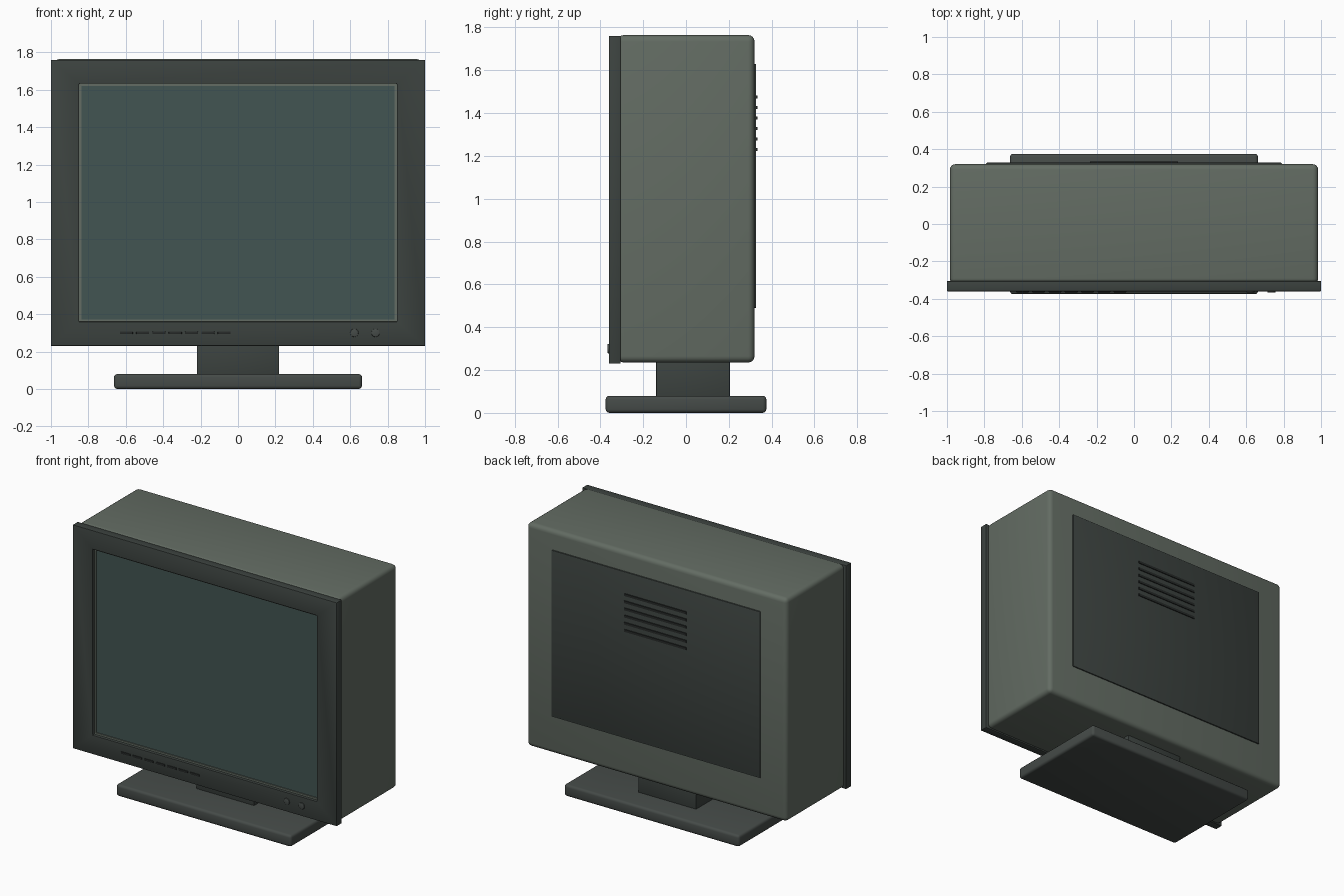
import bpy, bmesh
from math import pi

if "Cube" in bpy.data.objects:
    bpy.data.objects.remove(bpy.data.objects["Cube"])


def material(name, rgb):
    m = bpy.data.materials.new(name)
    m.diffuse_color = (*rgb, 1)
    m.use_nodes = True
    m.node_tree.nodes["Principled BSDF"].inputs["Base Color"].default_value = m.diffuse_color
    return m


SHELL = material("shell_grey_green", (0.125, 0.15, 0.125))
DARK = material("dark_plastic", (0.045, 0.055, 0.05))
STAND = material("stand_plastic", (0.06, 0.07, 0.065))
GLASS = material("screen_glass", (0.055, 0.09, 0.085))
BLACK = material("slot_black", (0.02, 0.023, 0.022))


def finish(obj, name, mat, bevel=0, segments=3):
    obj.name = name
    obj.data.materials.append(mat)
    if bevel:
        b = obj.modifiers.new("rounded_edges", 'BEVEL')
        b.width, b.segments = bevel, segments
    bpy.ops.object.select_all(action='DESELECT')
    obj.select_set(True)
    bpy.context.view_layer.objects.active = obj
    if bevel:
        bpy.ops.object.modifier_apply(modifier=b.name)
        bpy.ops.object.shade_smooth_by_angle()
    return obj


def box(name, x, y, z, mat, bevel=0, segments=3):
    """Box from (min, max) ranges on each axis."""
    bpy.ops.mesh.primitive_cube_add(size=1, location=[sum(r) / 2 for r in (x, y, z)])
    obj = bpy.context.object
    obj.scale = [r[1] - r[0] for r in (x, y, z)]
    bpy.ops.object.transform_apply(location=False, rotation=False, scale=True)
    return finish(obj, name, mat, bevel, segments)


def frame(name, outer, inner, y, mat, bevel=0):
    """Rectangular frame; outer and inner are (half width, z min, z max)."""
    bm = bmesh.new()

    def ring(rect, depth):
        w, lo, hi = rect
        return [bm.verts.new((px, depth, pz))
                for px, pz in ((-w, lo), (w, lo), (w, hi), (-w, hi))]

    loops = [ring(outer, y[0]), ring(inner, y[0]), ring(inner, y[1]), ring(outer, y[1])]
    for k in range(4):
        a, b = loops[k], loops[(k + 1) % 4]
        for i in range(4):
            j = (i + 1) % 4
            bm.faces.new((a[i], a[j], b[j], b[i]))
    bmesh.ops.recalc_face_normals(bm, faces=bm.faces)
    mesh = bpy.data.meshes.new(name)
    bm.to_mesh(mesh)
    bm.free()
    obj = bpy.data.objects.new(name, mesh)
    bpy.context.collection.objects.link(obj)
    return finish(obj, name, mat, bevel, 2)


# Deep rear housing
box("housing", (-0.985, 0.985), (-0.32, 0.32), (0.235, 1.764), SHELL, 0.03, 4)

# Front bezel, inner trim and recessed screen
frame("bezel", (1.0, 0.23, 1.76), (0.85, 0.36, 1.632), (-0.36, -0.305), DARK, 0.004)
frame("screen_trim", (0.852, 0.358, 1.634), (0.838, 0.372, 1.62), (-0.34, -0.31), SHELL)
box("screen", (-0.84, 0.84), (-0.333, -0.31), (0.37, 1.622), GLASS)

# Row of front buttons
for i in range(7):
    cx = -0.597 + i * 0.0872
    box(f"button_{i + 1}", (cx - 0.035, cx + 0.035), (-0.365, -0.35),
        (0.293, 0.307), BLACK, 0.003, 2)

# Two round knobs
for name, cx in (("adjust_knob", 0.622), ("power_knob", 0.735)):
    bpy.ops.mesh.primitive_cylinder_add(vertices=24, radius=0.022, depth=0.022,
                                        location=(cx, -0.356, 0.30),
                                        rotation=(pi / 2, 0, 0))
    finish(bpy.context.object, name, STAND, 0.003, 2)

# Raised rear panel with ventilation slats
box("rear_panel", (-0.79, 0.79), (0.30, 0.328), (0.49, 1.63), DARK, 0.004, 2)
for i in range(6):
    cz = 1.23 + i * 0.049
    box(f"vent_slat_{i + 1}", (-0.235, 0.235), (0.32, 0.334),
        (cz - 0.008, cz + 0.008), BLACK)

# Stand
box("stand_neck", (-0.22, 0.22), (-0.14, 0.205), (0.06, 0.26), DARK, 0.004, 2)
box("stand_base", (-0.663, 0.663), (-0.375, 0.375), (0.0, 0.08), STAND, 0.017, 3)
